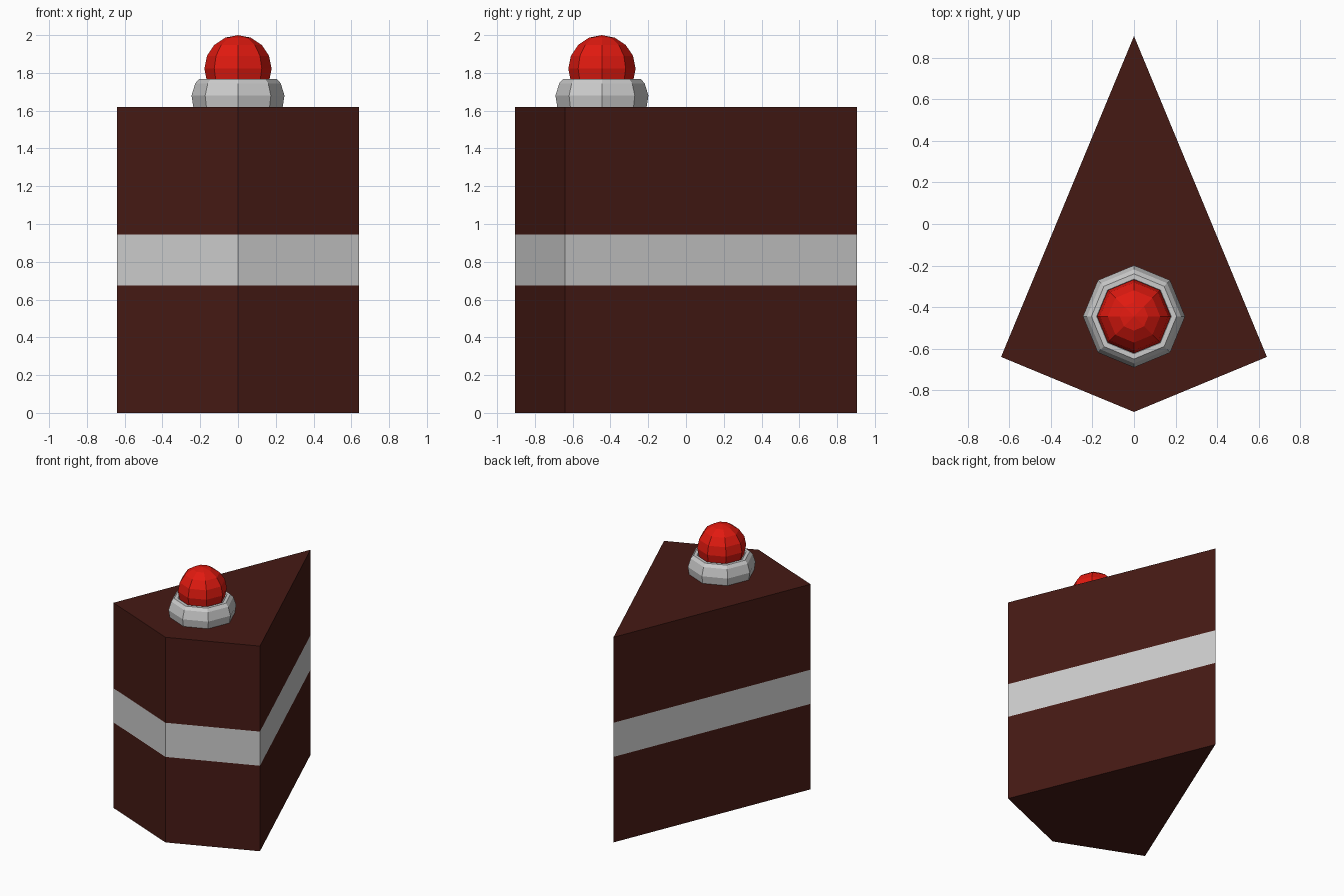
import bpy, bmesh
from math import sin, cos, pi

if "Cube" in bpy.data.objects:
    bpy.data.objects.remove(bpy.data.objects["Cube"])

def material(name, rgb):
    m = bpy.data.materials.new(name)
    m.diffuse_color = (*rgb, 1)
    m.use_nodes = True
    m.node_tree.nodes["Principled BSDF"].inputs["Base Color"].default_value = m.diffuse_color
    return m

sponge_mat = material("chocolate", (0.06, 0.01, 0.007))
cherry_mat = material("cherry_red", (0.75, 0.01, 0.005))

def add_object(name, bm, mat=None):
    bmesh.ops.recalc_face_normals(bm, faces=bm.faces)
    mesh = bpy.data.meshes.new(name)
    bm.to_mesh(mesh)
    bm.free()
    if mat:
        mesh.materials.append(mat)
    ob = bpy.data.objects.new(name, mesh)
    bpy.context.collection.objects.link(ob)
    return ob

# Kite-shaped slice layers
KITE = [(0, 0.905), (-0.64, -0.64), (0, -0.905), (0.64, -0.64)]

def layer(name, z0, z1, mat=None):
    bm = bmesh.new()
    base = bm.faces.new([bm.verts.new((x, y, z0)) for x, y in KITE])
    ext = bmesh.ops.extrude_face_region(bm, geom=[base], use_keep_orig=True)
    top = [g for g in ext["geom"] if isinstance(g, bmesh.types.BMVert)]
    bmesh.ops.translate(bm, verts=top, vec=(0, 0, z1 - z0))
    add_object(name, bm, mat)

layer("lower_sponge", 0, 0.675, sponge_mat)
layer("cream_filling", 0.675, 0.945)
layer("upper_sponge", 0.945, 1.62, sponge_mat)

# Eight-sided cream ring, closed cross-section swept round the cherry
CY = -0.445
SECTION = [(0.14, 1.61), (0.235, 1.61), (0.246, 1.68), (0.226, 1.745),
           (0.205, 1.768), (0.18, 1.768), (0.15, 1.735)]
bm = bmesh.new()
rings = [[bm.verts.new((r * cos(i * pi / 4), CY + r * sin(i * pi / 4), z))
          for r, z in SECTION] for i in range(8)]
n = len(SECTION)
for i in range(8):
    a, b = rings[i], rings[(i + 1) % 8]
    for j in range(n):
        k = (j + 1) % n
        bm.faces.new((a[j], b[j], b[k], a[k]))
add_object("cream_ring", bm)

# Faceted cherry
bm = bmesh.new()
bmesh.ops.create_uvsphere(bm, u_segments=8, v_segments=8, radius=0.178)
bmesh.ops.translate(bm, verts=bm.verts, vec=(0, CY, 1.822))
add_object("cherry", bm, cherry_mat)
